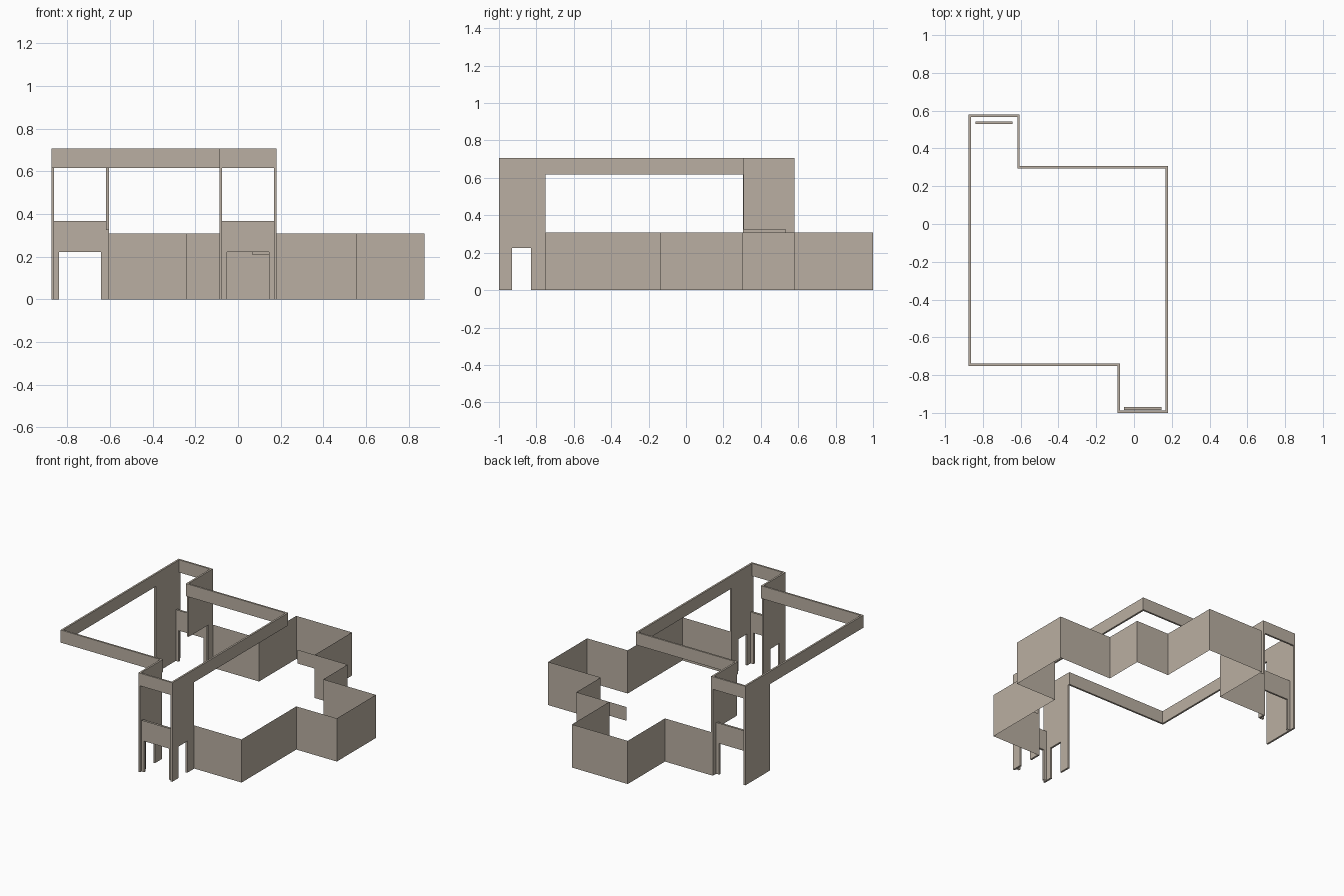
import bpy, bmesh

if "Cube" in bpy.data.objects:
    bpy.data.objects.remove(bpy.data.objects["Cube"])

stone = bpy.data.materials.new("warm stone")
stone.diffuse_color = (0.49, 0.43, 0.36, 1)
stone.use_nodes = True
stone.node_tree.nodes["Principled BSDF"].inputs["Base Color"].default_value = stone.diffuse_color

T = 0.013        # wall thickness
TOP = 0.707      # top of the raised band
BAND = 0.617     # underside of the raised band
LOW = 0.308      # top of the low walls


def finish(name, bm, solid=True):
    if solid:
        bmesh.ops.recalc_face_normals(bm, faces=bm.faces[:])
    me = bpy.data.meshes.new(name)
    bm.to_mesh(me)
    bm.free()
    me.materials.append(stone)
    ob = bpy.data.objects.new(name, me)
    bpy.context.collection.objects.link(ob)
    return ob


def side_wall(name, x, profile):
    """Thick wall: a (y, z) profile extruded along x by the wall thickness."""
    bm = bmesh.new()
    f = bm.faces.new([bm.verts.new((x, y, z)) for y, z in profile])
    ext = bmesh.ops.extrude_face_region(bm, geom=[f], use_keep_orig=True)
    vs = [v for v in ext["geom"] if isinstance(v, bmesh.types.BMVert)]
    bmesh.ops.translate(bm, verts=vs, vec=(T, 0, 0))
    finish(name, bm)


def sheet(name, path, z0, z1):
    """Thin vertical sheet following a plan path."""
    bm = bmesh.new()
    lo = [bm.verts.new((x, y, z0)) for x, y in path]
    hi = [bm.verts.new((x, y, z1)) for x, y in path]
    for i in range(len(path) - 1):
        bm.faces.new((lo[i], lo[i + 1], hi[i + 1], hi[i]))
    finish(name, bm, False)


def door_wall(name, x0, x1, d0, d1, y0, y1):
    """Hollow wall, open on top, with a doorway and its reveal."""
    prof = [(x0, 0), (d0, 0), (d0, 0.222), (d1, 0.222),
            (d1, 0), (x1, 0), (x1, 0.367), (x0, 0.367)]
    bm = bmesh.new()
    a = [bm.verts.new((x, y0, z)) for x, z in prof]
    b = [bm.verts.new((x, y1, z)) for x, z in prof]
    bm.faces.new(a)
    bm.faces.new(b[::-1])
    for i in (1, 2, 3):
        bm.faces.new((a[i], a[i + 1], b[i + 1], b[i]))
    finish(name, bm)


# raised band: closed outline (counter-clockwise) offset inward
outline = [(-0.875, 0.58), (-0.875, -0.752), (-0.087, -0.752), (-0.087, -1),
           (0.181, -1), (0.181, 0.308), (-0.605, 0.308), (-0.605, 0.58)]
n = len(outline)


def sign(v):
    return (v > 1e-6) - (v < -1e-6)


inner = []
for i in range(n):
    p, c, q = outline[i - 1], outline[i], outline[(i + 1) % n]
    dx = -sign(c[1] - p[1]) - sign(q[1] - c[1])
    dy = sign(c[0] - p[0]) + sign(q[0] - c[0])
    inner.append((c[0] + dx * T, c[1] + dy * T))
bm = bmesh.new()
rings = [[bm.verts.new((x, y, z)) for x, y in pts]
         for pts, z in ((outline, BAND), (outline, TOP), (inner, TOP), (inner, BAND))]
for k in range(4):
    a, b = rings[k], rings[(k + 1) % 4]
    for i in range(n):
        j = (i + 1) % n
        bm.faces.new((a[i], a[j], b[j], b[i]))
finish("raised_band", bm)

# front tower side walls, each with a small doorway
front = [(-1, 0), (-0.93, 0), (-0.93, 0.225), (-0.83, 0.225),
         (-0.83, 0), (-0.752, 0), (-0.752, BAND), (-1, BAND)]
side_wall("front_tower_right_wall", 0.181 - T, front)
side_wall("front_tower_left_wall", -0.087, front)

# back tower side walls: one full, one open below
side_wall("back_tower_left_wall", -0.875,
          [(0.305, 0), (0.58, 0), (0.58, BAND), (0.305, BAND)])
side_wall("back_tower_right_wall", -0.605 - T,
          [(0.308, 0.325), (0.533, 0.325), (0.533, 0), (0.58, 0),
           (0.58, BAND), (0.308, BAND)])

# doorways between the tower walls
door_wall("front_doorway", -0.087 + T, 0.181 - T, -0.052, 0.146, -0.985, -0.97)
door_wall("back_doorway", -0.875 + T, -0.605 - T, -0.84, -0.642, 0.53, 0.543)

# low boundary walls and the lintel over the gap in them
sheet("low_wall", [(0.181, -0.752), (0.555, -0.752), (0.555, -0.135), (0.875, -0.135),
                   (0.875, 0.305), (0.46, 0.305), (0.46, 0.58), (0.2, 0.58),
                   (0.2, 1.0), (-0.24, 1.0), (-0.24, 0.58), (-0.612, 0.58)], 0, LOW)
sheet("gap_lintel", [(0.2, 0.58), (0.065, 0.58)], 0.21, LOW)
